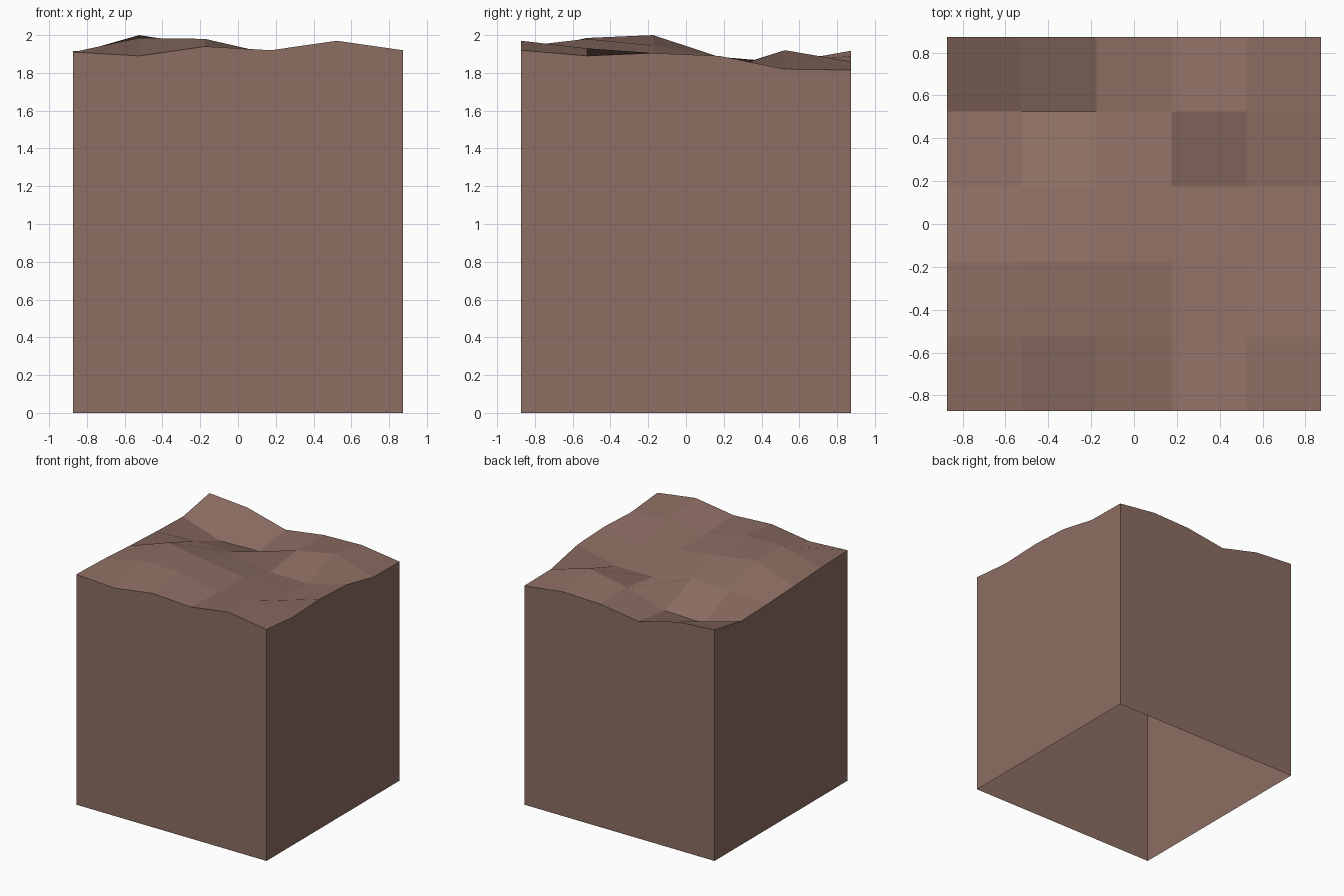
import bpy
import bmesh

cube = bpy.data.objects.get("Cube")
if cube:
    bpy.data.objects.remove(cube, do_unlink=True)

HALF = 0.873
CELLS = 5

# Ground heights, one row per step from front to back, each running from -x to +x
HEIGHTS = [
    (1.91, 1.89, 1.94, 1.92, 1.97, 1.92),
    (1.90, 1.985, 1.98, 1.90, 1.93, 1.89),
    (1.88, 2.00, 1.945, 1.90, 1.84, 1.905),
    (1.865, 1.88, 1.885, 1.81, 1.805, 1.89),
    (1.855, 1.745, 1.755, 1.855, 1.92, 1.82),
    (1.917, 1.89, 1.80, 1.85, 1.86, 1.815),
]


def flat_material(name, color):
    mat = bpy.data.materials.new(name)
    mat.use_nodes = True
    mat.diffuse_color = color
    mat.node_tree.nodes["Principled BSDF"].inputs["Base Color"].default_value = color
    return mat


def place(i):
    return -HALF + 2 * HALF * i / CELLS


bm = bmesh.new()

# Uneven ground surface
top = [[bm.verts.new((place(i), place(j), z)) for i, z in enumerate(row)]
       for j, row in enumerate(HEIGHTS)]
for j in range(CELLS):
    for i in range(CELLS):
        bm.faces.new((top[j][i], top[j][i + 1], top[j + 1][i + 1], top[j + 1][i]))

# Straight walls dropped from the rim, open underneath
rim = (top[0][:-1] + [row[-1] for row in top[:-1]]
       + top[-1][:0:-1] + [row[0] for row in top[:0:-1]])
foot = [bm.verts.new((v.co.x, v.co.y, 0)) for v in rim]
for k in range(len(rim)):
    n = (k + 1) % len(rim)
    bm.faces.new((foot[k], foot[n], rim[n], rim[k]))

mesh = bpy.data.meshes.new("earth_block")
bm.to_mesh(mesh)
bm.free()
mesh.materials.append(flat_material("earth_brown", (0.266, 0.156, 0.125, 1)))
block = bpy.data.objects.new("earth_block", mesh)
bpy.context.collection.objects.link(block)
